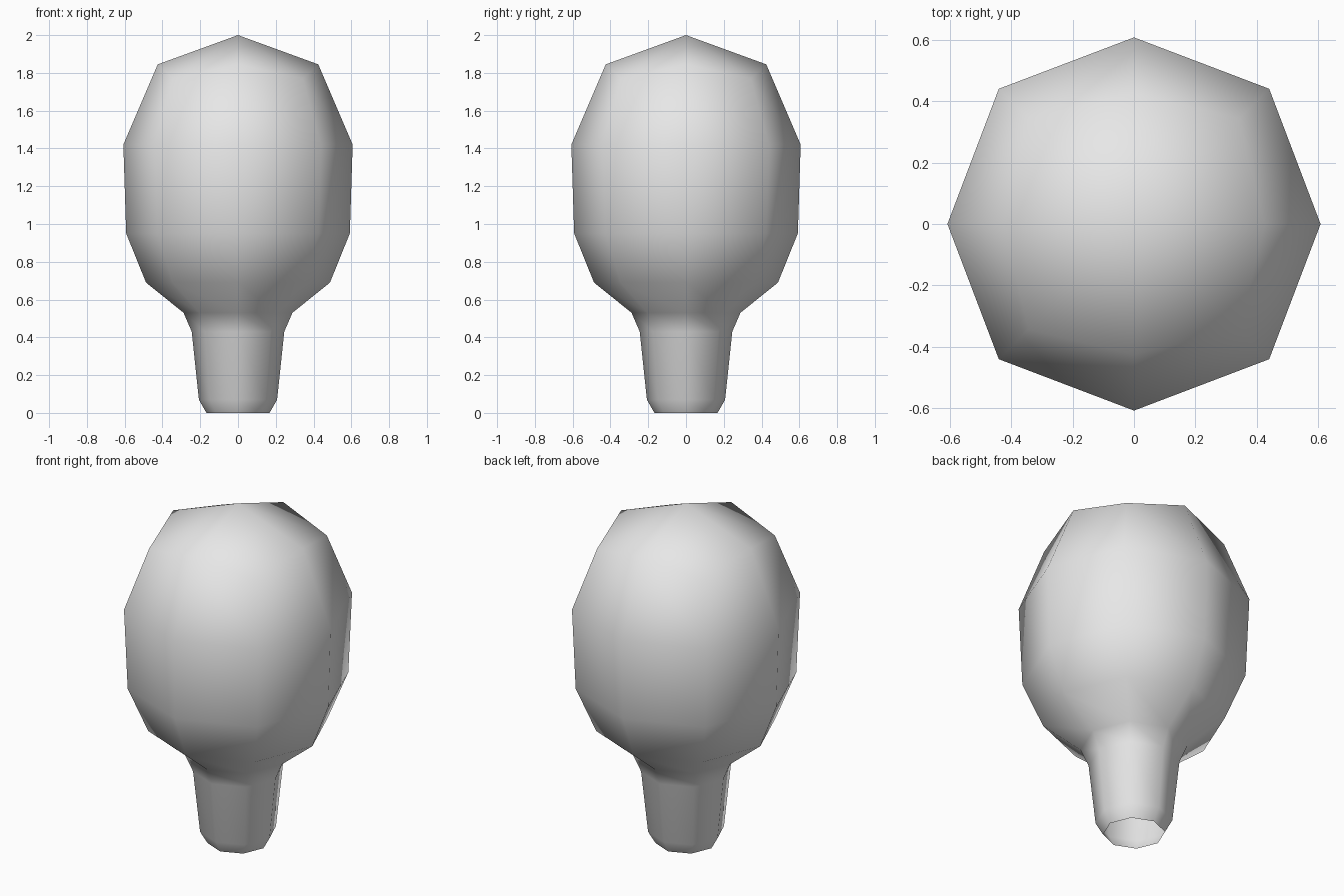
import bpy, bmesh, math

old = bpy.data.objects.get("Cube")
if old:
    bpy.data.objects.remove(old, do_unlink=True)

# Single grey material
grey = bpy.data.materials.new("light_grey")
grey.use_nodes = True
grey.diffuse_color = (0.8, 0.8, 0.8, 1)
grey.node_tree.nodes["Principled BSDF"].inputs["Base Color"].default_value = (0.8, 0.8, 0.8, 1)

# Rings from top to bottom: radius and height on the axes, then on the diagonals
RINGS = [
    (0.425, 1.845, 0.485, 1.77),
    (0.607, 1.42, 0.622, 1.42),
    (0.592, 0.95, 0.602, 0.95),
    (0.487, 0.69, 0.490, 0.69),
    (0.288, 0.53, 0.288, 0.53),
    (0.245, 0.43, 0.245, 0.43),
    (0.207, 0.07, 0.207, 0.07),
    (0.167, 0.0, 0.167, 0.0),
]
SIDES = 8


def make_ring(bm, axis_r, axis_z, diag_r, diag_z):
    ring = []
    for i in range(SIDES):
        r, z = (diag_r, diag_z) if i % 2 else (axis_r, axis_z)
        a = math.tau * i / SIDES
        ring.append(bm.verts.new((r * math.cos(a), r * math.sin(a), z)))
    return ring


# Bulb and neck in one eight-sided shell, open at the bottom
bm = bmesh.new()
apex = bm.verts.new((0, 0, 2))
rings = [make_ring(bm, *spec) for spec in RINGS]

# Crown of four quads meeting at the apex
for i in range(0, SIDES, 2):
    bm.faces.new((apex, *(rings[0][(i + k) % SIDES] for k in range(3))))

# Walls between neighbouring rings
for upper, lower in zip(rings, rings[1:]):
    for i in range(SIDES):
        j = (i + 1) % SIDES
        bm.faces.new((upper[i], lower[i], lower[j], upper[j]))

for face in bm.faces:
    face.smooth = True
mesh = bpy.data.meshes.new("bulb")
bm.to_mesh(mesh)
bm.free()
mesh.materials.append(grey)
bpy.context.collection.objects.link(bpy.data.objects.new("bulb", mesh))
